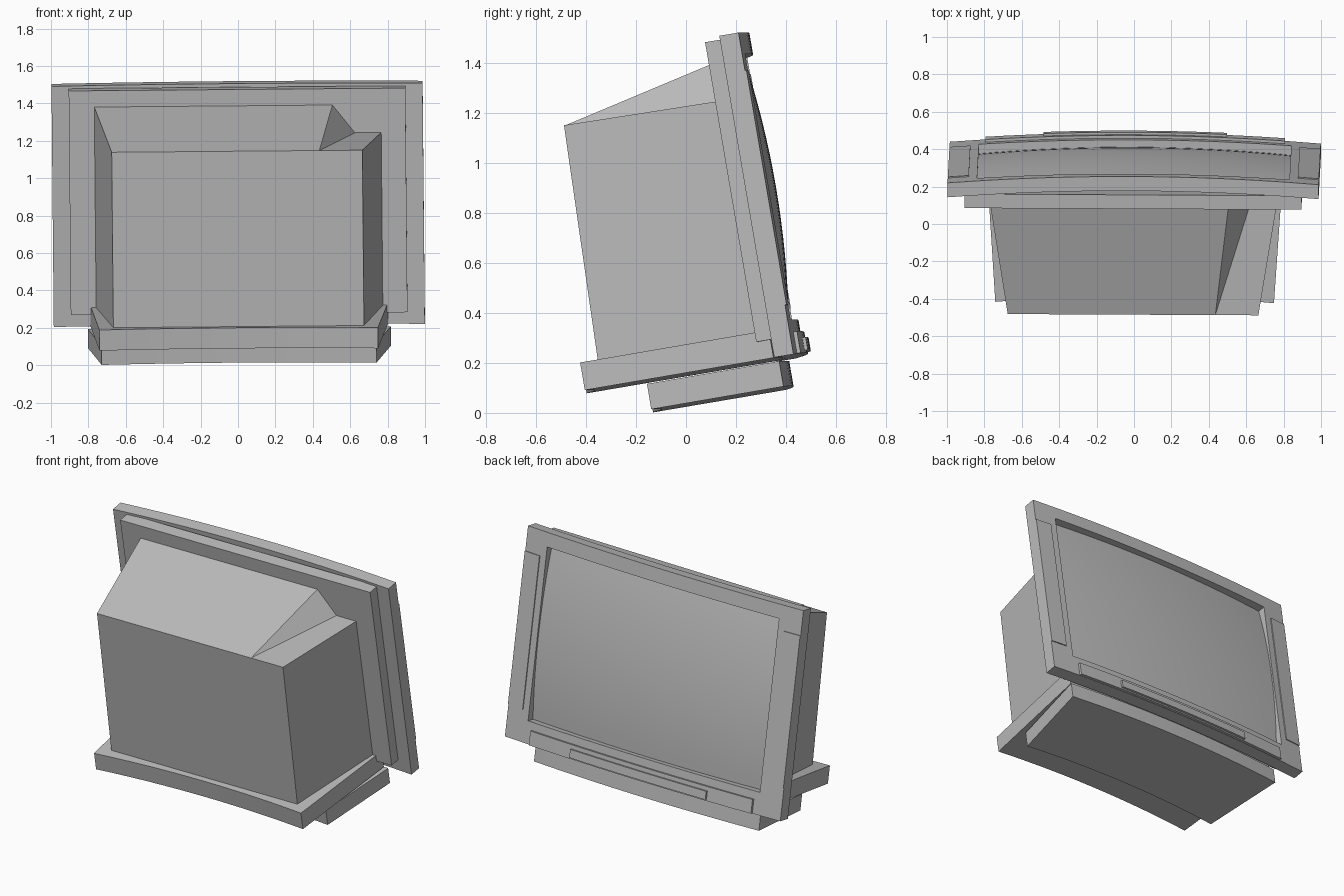
import bpy, bmesh
from math import radians
from mathutils import Matrix

cube = bpy.data.objects.get("Cube")
if cube:
    bpy.data.objects.remove(cube, do_unlink=True)

grey = bpy.data.materials.new("plain_grey")
grey.use_nodes = True
grey.diffuse_color = (0.5, 0.5, 0.5, 1)
grey.node_tree.nodes["Principled BSDF"].inputs["Base Color"].default_value = grey.diffuse_color

# The whole set leans back, with a tiny roll and yaw
TILT = (Matrix.Translation((0.007, 0, 0)) @ Matrix.Rotation(radians(-0.2), 4, 'Z')
        @ Matrix.Rotation(radians(9.7), 4, 'X') @ Matrix.Rotation(radians(-0.5), 4, 'Y'))


def finish(name, bm, smooth=False):
    bmesh.ops.recalc_face_normals(bm, faces=bm.faces)
    mesh = bpy.data.meshes.new(name)
    bm.to_mesh(mesh)
    bm.free()
    mesh.materials.append(grey)
    obj = bpy.data.objects.new(name, mesh)
    bpy.context.collection.objects.link(obj)
    obj.matrix_world = TILT
    if smooth:
        bpy.ops.object.select_all(action='DESELECT')
        obj.select_set(True)
        bpy.context.view_layer.objects.active = obj
        bpy.ops.object.shade_smooth_by_angle(angle=radians(30))
    return obj


def span(a, b, n):
    return [a + (b - a) * i / n for i in range(n + 1)]


def bow(x):
    return 0.04 * (1 - x * x)


def sheet(name, xs, zs, depth, thick, hole=None):
    """Upright curved plate on a grid, with an optional opening."""
    bm = bmesh.new()
    grid = [[bm.verts.new((x, depth(x, z), z)) for z in zs] for x in xs]
    for i in range(len(xs) - 1):
        for j in range(len(zs) - 1):
            cx, cz = (xs[i] + xs[i + 1]) / 2, (zs[j] + zs[j + 1]) / 2
            if hole and abs(cx) < hole[0] and hole[1] < cz < hole[2]:
                continue
            bm.faces.new((grid[i][j], grid[i + 1][j], grid[i + 1][j + 1], grid[i][j + 1]))
    if thick:
        ext = bmesh.ops.extrude_face_region(bm, geom=bm.faces[:])
        moved = [g for g in ext["geom"] if isinstance(g, bmesh.types.BMVert)]
        bmesh.ops.translate(bm, verts=moved, vec=(0, thick, 0))
    bmesh.ops.delete(bm, geom=[v for v in bm.verts if not v.link_faces], context='VERTS')
    obj = finish(name, bm, True)
    return obj


def slab(name, back, front, z0, z1, arc):
    """Flat plinth with bowed back and front edges; back/front = (half width, y)."""
    ts = span(-1, 1, 16)
    outline = [(t * back[0], back[1] + arc * (1 - t * t)) for t in ts]
    outline += [(t * front[0], front[1] + arc * (1 - t * t)) for t in reversed(ts)]
    bm = bmesh.new()
    face = bm.faces.new([bm.verts.new((x, y, z0)) for x, y in outline])
    ext = bmesh.ops.extrude_face_region(bm, geom=[face])
    moved = [g for g in ext["geom"] if isinstance(g, bmesh.types.BMVert)]
    bmesh.ops.translate(bm, verts=moved, vec=(0, 0, z1 - z0))
    return finish(name, bm, True)


# Bezel frame around the screen opening
W, OPEN, LOW, HIGH = 0.992, 0.835, 0.29, 1.367
columns = [-W] + span(-OPEN, OPEN, 20) + [W]
sheet("bezel", columns, [0.15, LOW, HIGH, 1.455],
      lambda x, z: 0.388 + bow(x), 0.078, (OPEN, LOW, HIGH))

# Bulging glass
MID = (LOW + HIGH) / 2
HALF = (HIGH - LOW) / 2
sheet("screen", span(-OPEN, OPEN, 24), span(LOW, HIGH, 16),
      lambda x, z: 0.507 - 0.04 * (x / OPEN) ** 2 - 0.04 * ((z - MID) / HALF) ** 2, 0)

# Speaker panels on each side of the bezel
for side, label in ((1, "left"), (-1, "right")):
    sheet(label + "_speaker_panel", sorted([side * 0.88, side * W]), [0.35, 1.3],
          lambda x, z: 0.455 + bow(x), 0.017)

# Control strip and its door
sheet("control_strip", span(-0.8, 0.8, 16), [0.152, 0.24], lambda x, z: 0.45 + bow(x), 0.031)
sheet("control_door", span(-0.49, 0.49, 12), [0.162, 0.214], lambda x, z: 0.46 + bow(x), 0.034)

# Shallow box behind the bezel
bm = bmesh.new()
bmesh.ops.create_cube(bm, size=1, matrix=Matrix.Translation((0, 0.366, 0.832))
                      @ Matrix.Diagonal((1.8, 0.076, 1.216, 1)))
finish("rear_box", bm)

# Tapered tube housing with an off-centre sloping hump
bm = bmesh.new()
back = [bm.verts.new(p) for p in ((-0.67, -0.311, 0.22), (-0.67, -0.285, 1.21), (0.44, -0.285, 1.21),
                                  (0.67, -0.285, 1.21), (0.67, -0.311, 0.22))]
front = [bm.verts.new((x, 0.335, z)) for x, z in ((-0.765, 0.22), (-0.765, 1.353), (0.51, 1.353),
                                                (0.63, 1.2), (0.77, 1.2), (0.77, 0.22))]
b, f = back, front
for loop in (b, f, (b[0], b[1], f[1], f[0]), (b[1], b[2], f[2], f[1]), (b[2], f[3], f[2]),
             (b[2], b[3], f[4], f[3]), (b[3], b[4], f[5], f[4]), (b[4], b[0], f[0], f[5])):
    bm.faces.new(loop)
finish("tube_housing", bm)

# Rear shelf and the foot beneath it
slab("rear_shelf", (0.745, -0.381), (0.795, 0.385), 0.151, 0.263, 0.035)
slab("base", (0.735, -0.132), (0.81, 0.405), 0.031, 0.134, 0.037)
